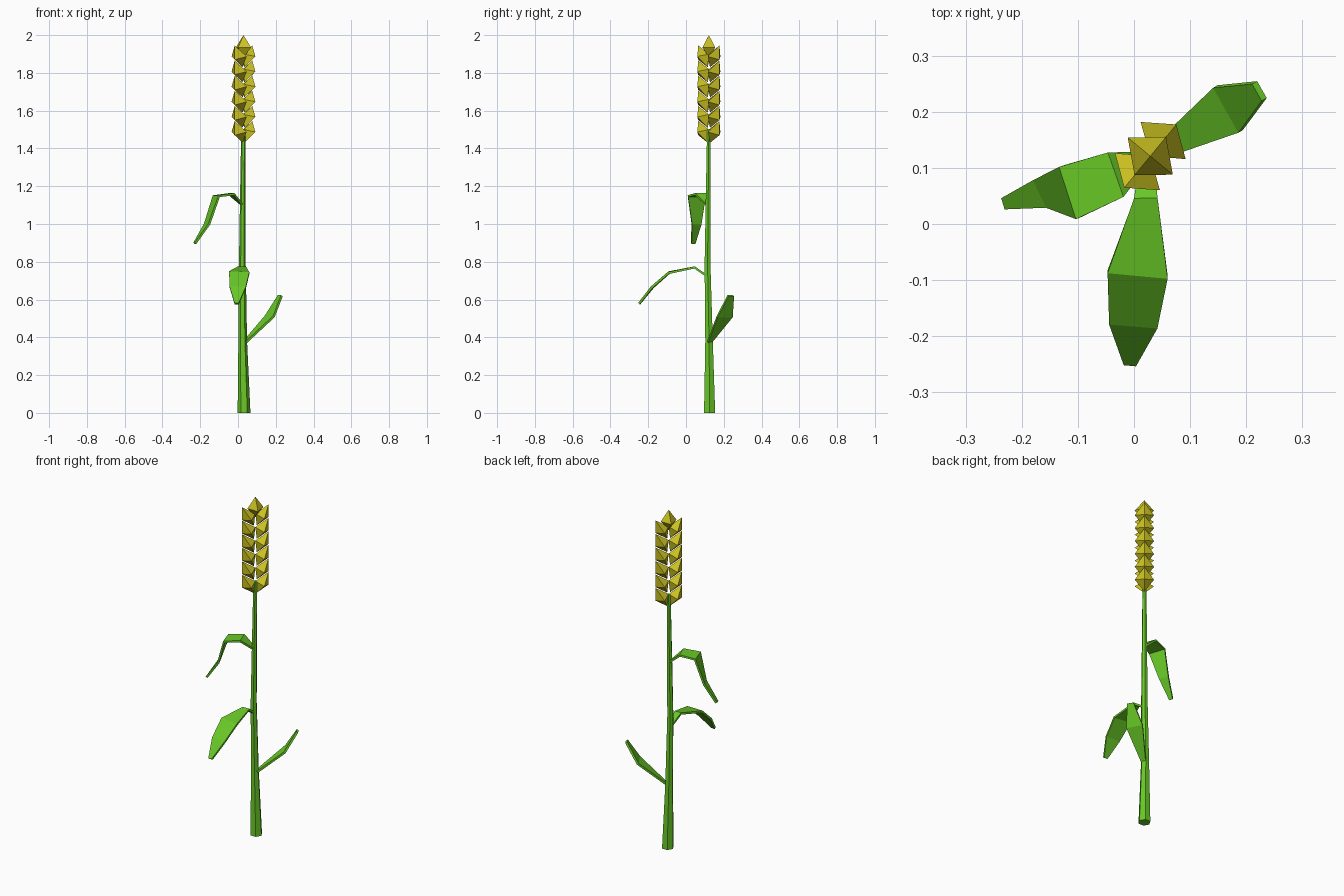
import bpy, bmesh, math
from mathutils import Vector

if "Cube" in bpy.data.objects:
    bpy.data.objects.remove(bpy.data.objects["Cube"])


def material(name, color):
    m = bpy.data.materials.new(name)
    m.diffuse_color = color
    m.use_nodes = True
    m.node_tree.nodes["Principled BSDF"].inputs["Base Color"].default_value = m.diffuse_color
    return m


GREEN = material("leaf_green", (0.14, 0.58, 0.02, 1))
GOLD = material("grain_gold", (0.60, 0.54, 0.015, 1))


def make(name, verts, faces, mat):
    me = bpy.data.meshes.new(name)
    bm = bmesh.new()
    vs = [bm.verts.new(v) for v in verts]
    for f in faces:
        bm.faces.new([vs[i] for i in f])
    bmesh.ops.recalc_face_normals(bm, faces=bm.faces)
    bm.to_mesh(me)
    bm.free()
    ob = bpy.data.objects.new(name, me)
    bpy.context.collection.objects.link(ob)
    me.materials.append(mat)
    return ob


# Stem: tapering six-sided tube (x, y, z, radius)
path = [(.032, .125, 0, .034), (.025, .122, .38, .023), (.023, .114, .78, .018),
        (.025, .117, 1.1, .015), (.028, .121, 1.5, .011)]
N = 6
verts = [(x + r * math.cos(k * math.tau / N), y + r * math.sin(k * math.tau / N), z)
         for x, y, z, r in path for k in range(N)]
faces = [(i * N + k, i * N + (k + 1) % N, (i + 1) * N + (k + 1) % N, (i + 1) * N + k)
         for i in range(len(path) - 1) for k in range(N)]
faces += [tuple(range(N)), tuple(range(len(verts) - N, len(verts)))]
make("stem", verts, faces, GREEN)


# Leaves: strips of left/right point pairs given a little thickness
def leaf(name, pairs):
    verts = [p for pair in pairs for p in pair]
    faces = [(2 * i, 2 * i + 1, 2 * i + 3, 2 * i + 2) for i in range(len(pairs) - 1)]
    ob = make(name, verts, faces, GREEN)
    mod = ob.modifiers.new("thickness", 'SOLIDIFY')
    mod.thickness = 0.012
    mod.offset = 0


leaf("lower_leaf", [((.03, .135, .375), (.045, .115, .375)),
                    ((.145, .245, .51), (.19, .165, .51)),
                    ((.215, .252, .62), (.232, .222, .62))])
leaf("middle_leaf", [((.01, .11, .725), (.035, .11, .725)),
                     ((.0, .045, .77), (.042, .045, .77)),
                     ((-.047, -.085, .745), (.06, -.095, .74)),
                     ((-.044, -.175, .665), (.042, -.182, .665)),
                     ((-.018, -.247, .578), (.004, -.249, .578))])
leaf("upper_leaf", [((.022, .128, 1.1), (.025, .108, 1.1)),
                    ((-.048, .127, 1.158), (-.02, .048, 1.158)),
                    ((-.13, .103, 1.147), (-.1, .01, 1.147)),
                    ((-.175, .08, 1.0), (-.152, .031, 1.0)),
                    ((-.232, .048, .897), (-.226, .028, .897))])

# Ear: two stacked columns of pointed grains plus a tip grain
a = math.radians(50.5)
U = Vector((math.cos(a), math.sin(a), 0))
V = Vector((-math.sin(a), math.cos(a), 0))
CENTRE = Vector((.029, .121, 0))
GRAIN_FACES = [(0, i, i % 4 + 1) for i in range(1, 5)] + [(5, i % 4 + 1, i) for i in range(1, 5)]


def grain(name, apex_z, points, side=1):
    verts = [CENTRE + U * (u * side) + V * v + Vector((0, 0, apex_z + z)) for u, v, z in points]
    make(name, verts, GRAIN_FACES, GOLD)


SIDE = [(.073, 0, 0), (.073, 0, -.075), (.036, .052, -.058),
        (0, 0, -.045), (.036, -.052, -.058), (.008, 0, -.115)]
TIP = [(0, 0, 0), (.044, 0, -.065), (0, .052, -.065),
       (-.044, 0, -.065), (0, -.052, -.065), (0, 0, -.12)]
for row in range(6):
    for side, label in ((1, "back"), (-1, "front")):
        grain(f"{label}_grain_{row + 1}", 1.545 + .08 * row, SIDE, side)
grain("tip_grain", 2.0, TIP)
